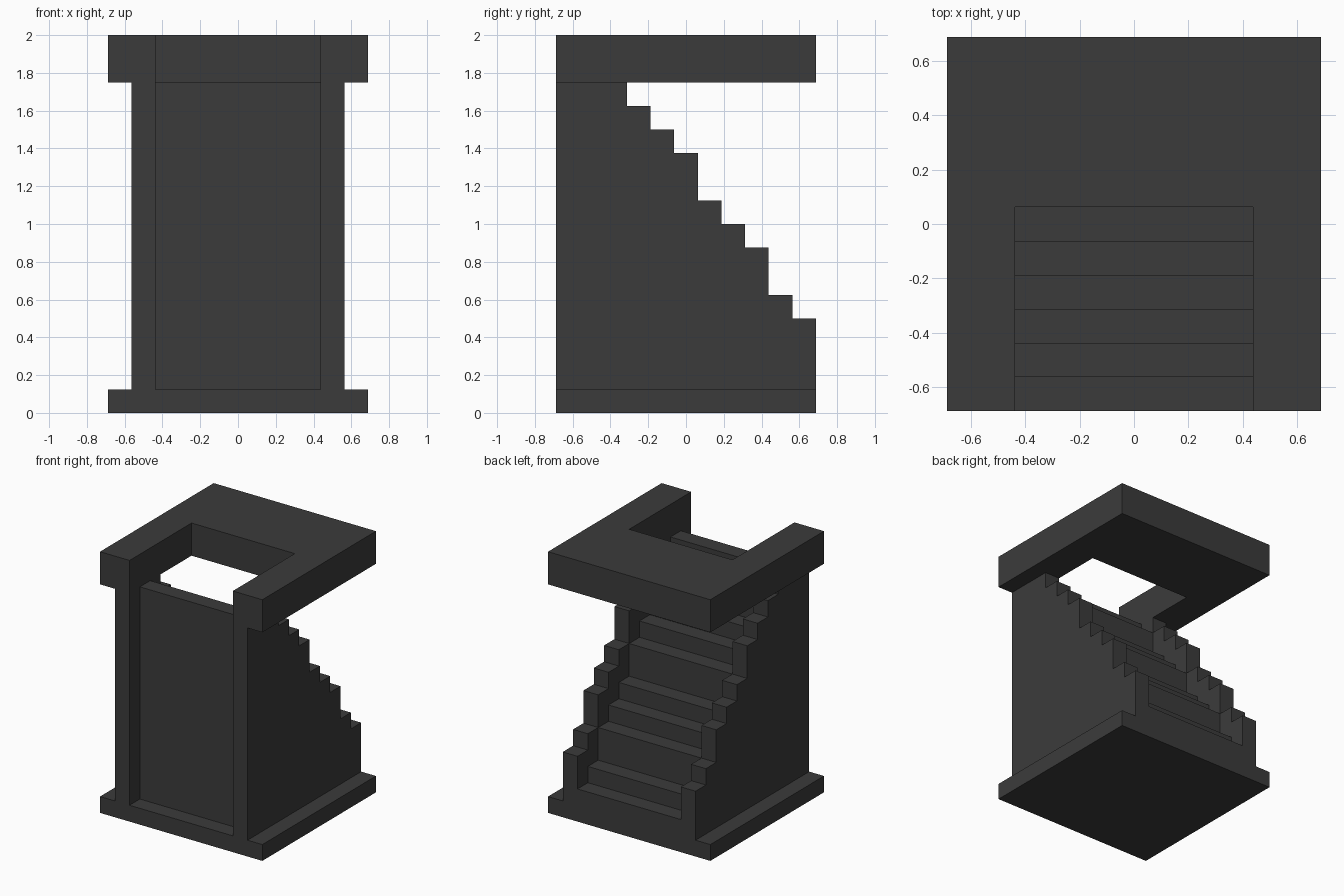
import bpy
import bmesh
from mathutils import Vector

U = 0.125          # module: every size is a multiple of this
HALF = 5.5 * U     # half of the square footprint

cube = bpy.data.objects.get("Cube")
if cube:
    bpy.data.objects.remove(cube, do_unlink=True)

stone = bpy.data.materials.new("dark grey stone")
stone.use_nodes = True
colour = (0.044, 0.044, 0.044, 1.0)
stone.diffuse_color = colour
bsdf = next(n for n in stone.node_tree.nodes if n.type == 'BSDF_PRINCIPLED')
bsdf.inputs["Base Color"].default_value = colour
bsdf.inputs["Roughness"].default_value = 0.8


def extrude_profile(name, points, offset):
    """Closed prism: a planar outline swept along an offset."""
    bm = bmesh.new()
    face = bm.faces.new([bm.verts.new(p) for p in points])
    swept = bmesh.ops.extrude_face_region(bm, geom=[face])
    verts = [g for g in swept["geom"] if isinstance(g, bmesh.types.BMVert)]
    bmesh.ops.translate(bm, verts=verts, vec=Vector(offset))
    bmesh.ops.recalc_face_normals(bm, faces=bm.faces)
    mesh = bpy.data.meshes.new(name)
    bm.to_mesh(mesh)
    bm.free()
    mesh.materials.append(stone)
    obj = bpy.data.objects.new(name, mesh)
    bpy.context.collection.objects.link(obj)
    return obj


def stepped_profile(x, heights, front):
    """Outline in the YZ plane; heights run from the back edge forwards."""
    pts = [(x, front, U), (x, HALF, U)]
    y = HALF
    for i, h in enumerate(heights):
        pts.append((x, y, h * U))
        y = front if i == len(heights) - 1 else y - U
        pts.append((x, y, h * U))
    return pts


# Square base slab
extrude_profile("base", [(-HALF, -HALF, 0), (HALF, -HALF, 0),
                         (HALF, HALF, 0), (-HALF, HALF, 0)], (0, 0, U))

# Solid staircase between the walls, recessed one module at the front
INNER = 3.5 * U
stair_heights = [2, 3, 5, 6, 7, 9, 10, 11, 13, 14]
extrude_profile("stairs", stepped_profile(-INNER, stair_heights, -HALF + U),
                (2 * INNER, 0, 0))

# Stepped side walls
wall_heights = [4, 5, 7, 8, 9, 11, 12, 13, 14]
for side, x in (("right", -INNER - U), ("left", INNER)):
    extrude_profile(side + "_wall", stepped_profile(x, wall_heights, -HALF),
                    (U, 0, 0))

# U-shaped roof slab, open above the top of the stairs
z = 14 * U
notch = 0.5 * U
extrude_profile("roof_slab", [
    (-HALF, -HALF, z), (-INNER, -HALF, z), (-INNER, notch, z),
    (INNER, notch, z), (INNER, -HALF, z), (HALF, -HALF, z),
    (HALF, HALF, z), (-HALF, HALF, z)], (0, 0, 2 * U))
